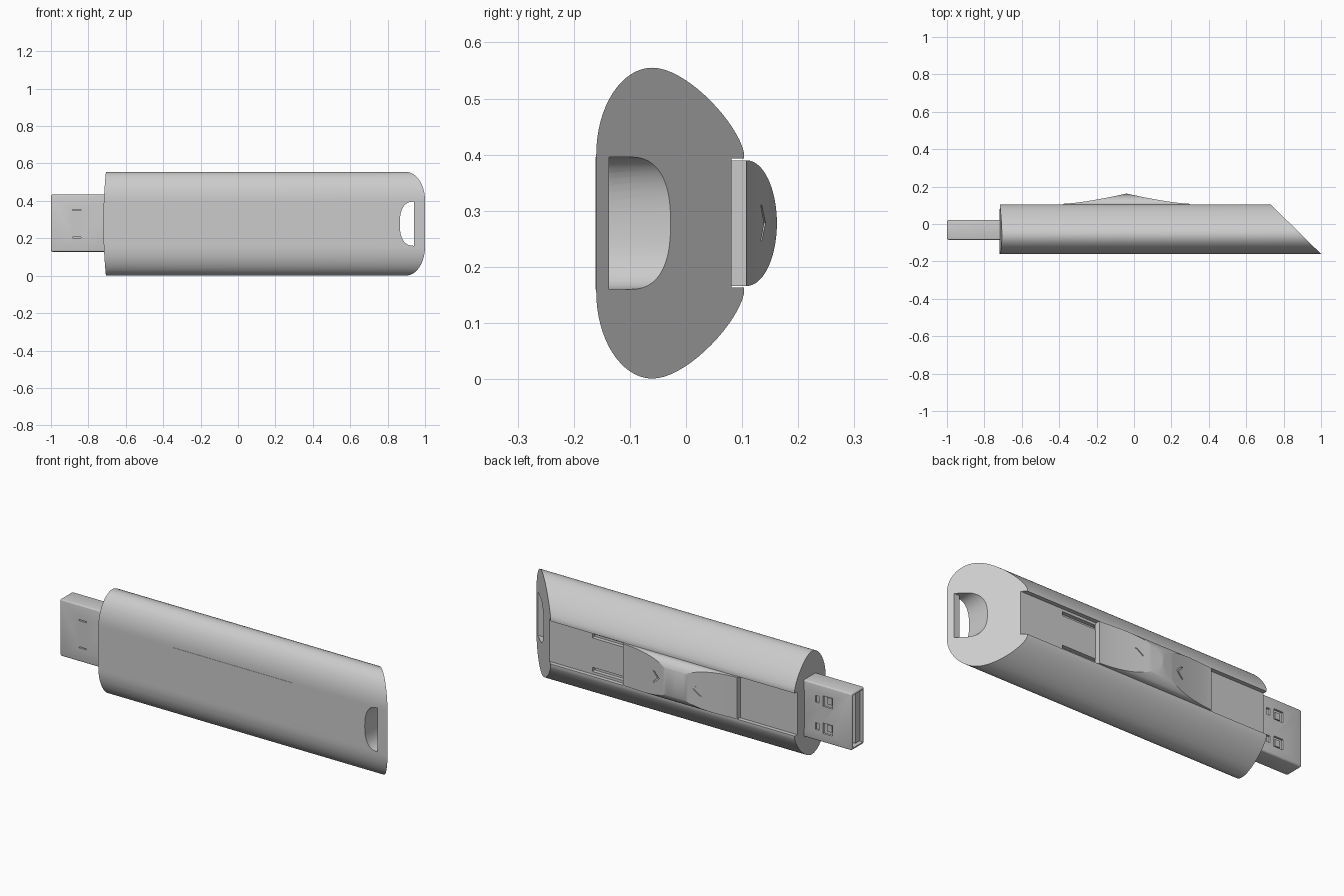
import bpy, bmesh, math
from mathutils import Vector
from mathutils.geometry import interpolate_bezier

if "Cube" in bpy.data.objects:
    bpy.data.objects.remove(bpy.data.objects["Cube"])

grey = bpy.data.materials.new("plain grey")
grey.use_nodes = True
colour = (0.6, 0.6, 0.6, 1)
grey.diffuse_color = colour
grey.node_tree.nodes["Principled BSDF"].inputs["Base Color"].default_value = colour

MID = 0.278  # height of the stick's centre line


def prism(name, points, axis, lo, hi):
    """Extrude a 2D outline along the named axis."""
    place = {"x": lambda a, b, c: (c, a, b),
             "y": lambda a, b, c: (a, c, b),
             "z": lambda a, b, c: (a, b, c)}[axis]
    bm = bmesh.new()
    face = bm.faces.new([bm.verts.new(place(a, b, lo)) for a, b in points])
    side = bmesh.ops.extrude_face_region(bm, geom=[face])
    shift = Vector(place(0, 0, hi - lo))
    bmesh.ops.translate(bm, vec=shift, verts=[v for v in side["geom"] if isinstance(v, bmesh.types.BMVert)])
    bmesh.ops.recalc_face_normals(bm, faces=bm.faces)
    mesh = bpy.data.meshes.new(name)
    bm.to_mesh(mesh)
    bm.free()
    mesh.materials.append(grey)
    obj = bpy.data.objects.new(name, mesh)
    bpy.context.collection.objects.link(obj)
    return obj


def box(name, x, y, z):
    return prism(name, [(x[0], y[0]), (x[1], y[0]), (x[1], y[1]), (x[0], y[1])], "z", *z)


def apply_modifiers(obj):
    graph = bpy.context.evaluated_depsgraph_get()
    mesh = bpy.data.meshes.new_from_object(obj.evaluated_get(graph))
    obj.modifiers.clear()
    obj.data = mesh


def combine(obj, other, operation="DIFFERENCE"):
    mod = obj.modifiers.new("cut", "BOOLEAN")
    mod.operation, mod.object, mod.solver = operation, other, "EXACT"
    other.hide_render = True
    apply_modifiers(obj)
    bpy.data.objects.remove(other)


def bevel(obj, width):
    mod = obj.modifiers.new("round", "BEVEL")
    mod.width, mod.segments = width, 3
    mod.limit_method = "ANGLE"
    apply_modifiers(obj)


def smooth(obj):
    bpy.ops.object.select_all(action="DESELECT")
    obj.select_set(True)
    bpy.context.view_layer.objects.active = obj
    bpy.ops.object.shade_smooth_by_angle(angle=math.radians(25))


# Body section: rounded front edge, longer sloping back edge
upper = [(-0.06 - 0.1 * math.cos(t), 0.4 + 0.155 * math.sin(t))
         for t in (i * math.pi / 32 for i in range(16))]
upper += [(p.x, p.y) for p in interpolate_bezier(
    Vector((-0.06, 0.555)), Vector((0, 0.555)), Vector((0.09, 0.46)), Vector((0.103, 0.405)), 18)]
section = upper + [(y, 2 * MID - z) for y, z in reversed(upper)]
body = prism("body", section, "x", -0.8, 1.1)

# Slanted tail and bowed plug end
combine(body, prism("slant", [(0.73, 0.105), (1, -0.16), (1.3, -0.16), (1.3, 0.3), (0.53, 0.3)],
                    "z", -0.1, 0.7))
bow = [(-0.72 + 0.015 * (i / 8) ** 2, MID + 0.29 * i / 8) for i in range(-8, 9)]
combine(body, prism("bow", bow + [(-0.9, MID + 0.29), (-0.9, MID - 0.29)], "y", -0.3, 0.3))

# Slider channel with two guide slots
combine(body, box("channel", (-0.9, 1.1), (0.081, 0.2), (0.163, 0.393)))
for side in (-1, 1):
    z = MID + side * 0.09
    combine(body, box("slot", (0.15, 0.5), (0.06, 0.1), (z - 0.011, z + 0.011)))


# Keyring hole: wide inside, narrower through the front wall
def hole(right, lo, hi):
    arc = []
    for i in range(25):
        t = math.pi / 2 + math.pi * i / 24
        c, s = abs(math.cos(t)), math.sin(t)
        arc.append((0.94 - 0.075 * c ** 0.8,
                    MID + 0.118 * math.copysign(abs(s) ** 0.8, s)))
    return prism("hole", [(right, MID + 0.118)] + arc + [(right, MID - 0.118)], "y", lo, hi)


combine(body, hole(0.98, -0.137, 0.2))
combine(body, hole(0.942, -0.2, -0.13))
smooth(body)

# Thin blank label on the front
box("front_label", (-0.28, 0.44), (-0.1615, -0.158), (0.16, 0.396))

# Connector: hollow metal shell with latch windows and small slits
plug = box("connector_shell", (-1, -0.6), (-0.085, 0.022), (0.128, 0.434))
bevel(plug, 0.01)
combine(plug, box("cavity", (-1.1, -0.73), (-0.073, 0.01), (0.14, 0.422)))
for side in (-1, 1):
    z = MID + side * 0.073
    combine(plug, box("window", (-0.885, -0.83), (0, 0.05), (z - 0.028, z + 0.028)))
    combine(plug, box("notch", (-0.805, -0.785), (0, 0.05), (z - 0.018, z + 0.018)))
    combine(plug, box("slit", (-0.885, -0.84), (-0.1, -0.07), (z - 0.003, z + 0.003)))
    # Spring latch in each window
    box("latch", (-0.875, -0.845), (-0.004, 0.012), (z - 0.016, z + 0.02))
smooth(plug)
box("connector_tongue", (-0.985, -0.7), (-0.07, -0.03), (0.145, 0.417))

# Slider: arched section trimmed by two scooped thumb rests
crest = -0.04


def thumb_outline(drop):
    ends = ((-0.38, 1), (0.3, -1))
    left = [(-0.38 + 0.34 * t, 0.108 + 0.055 * t ** 1.4 - drop) for t in (i / 14 for i in range(15))]
    right = [(2 * crest - x, y) for x, y in reversed(left[:-1])]
    return [(ends[0][0], 0.075 - drop)] + left + right + [(ends[1][0], 0.075 - drop)]


arch = [(0.108 + 0.054 * math.sin(t), MID + 0.112 * math.cos(t))
        for t in (math.pi * i / 32 for i in range(33))]
slider = prism("slider", [(0.075, MID + 0.112)] + arch + [(0.075, MID - 0.112)], "x", -0.38, 0.3)
combine(slider, prism("scoops", thumb_outline(0), "z", 0, 0.6), "INTERSECT")

# Engraved chevrons pointing at the crest
for side in (-1, 1):
    tip = crest + side * 0.1
    mark = prism("chevron", [(tip, MID), (tip + side * 0.035, MID + 0.032),
                             (tip + side * 0.045, MID + 0.032), (tip + side * 0.012, MID),
                             (tip + side * 0.045, MID - 0.032), (tip + side * 0.035, MID - 0.032)],
                 "y", 0.1, 0.2)
    combine(mark, prism("floor", thumb_outline(0.005), "z", 0, 0.6))
    combine(slider, mark)
smooth(slider)
